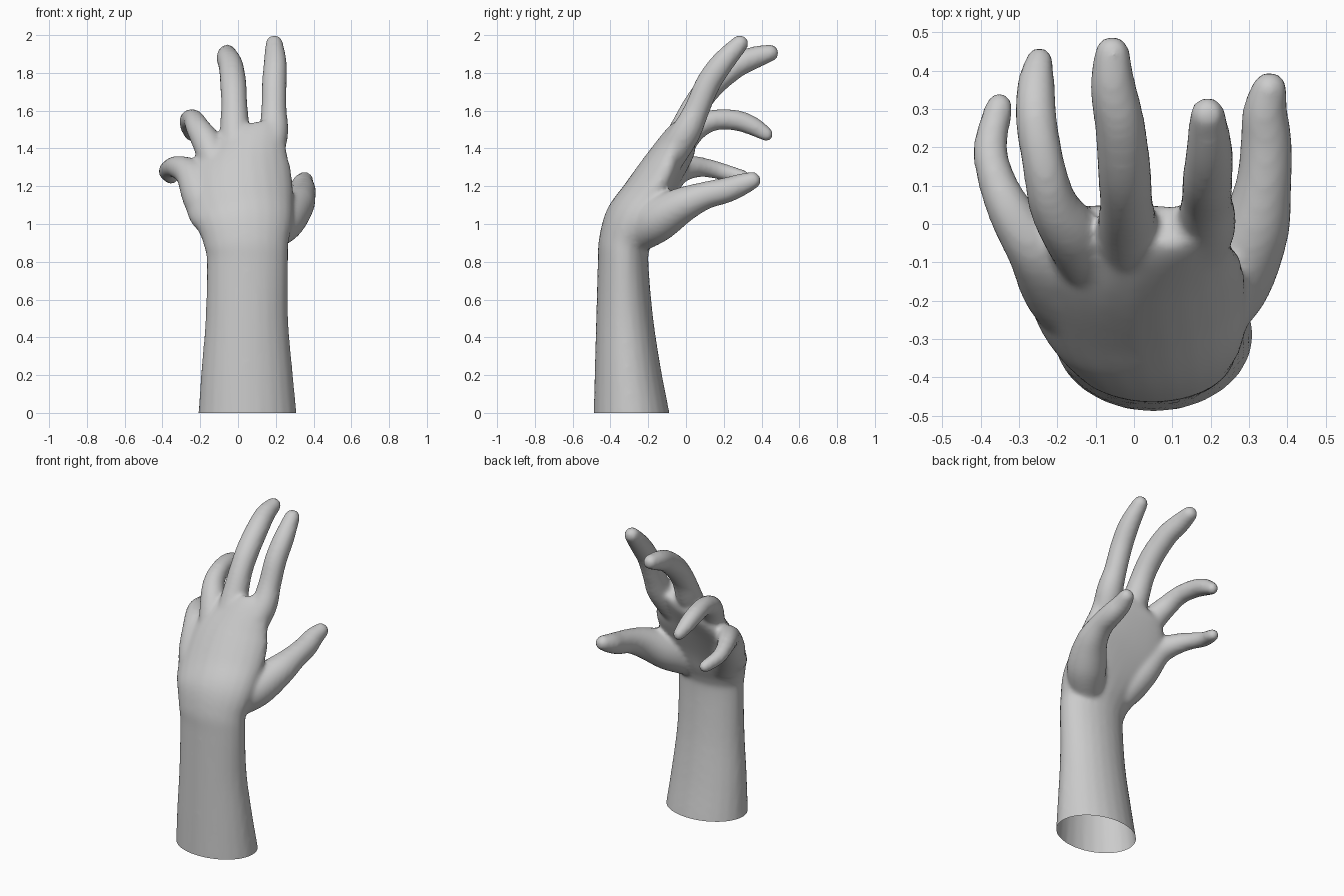
import bpy, bmesh, math
from mathutils import Vector

if "Cube" in bpy.data.objects:
    bpy.data.objects.remove(bpy.data.objects["Cube"])

SIDES, STEPS = 24, 5
bm = bmesh.new()


def spline(rows):
    """Catmull-Rom samples through rows of numbers."""
    out, n = [], len(rows)
    for i in range(n - 1):
        p0, p1, p2, p3 = (rows[min(max(j, 0), n - 1)] for j in (i - 1, i, i + 1, i + 2))
        for s in range(STEPS):
            t = s / STEPS
            out.append([0.5 * (2 * b + (c - a) * t + (2 * a - 5 * b + 4 * c - d) * t * t
                               + (3 * b - a - 3 * c + d) * t ** 3)
                        for a, b, c, d in zip(p0, p1, p2, p3)])
    return out + [list(rows[-1])]


def loft(rows, round_tip=False):
    """Closed tube; a row is x, y, z, half width, half depth, roll, arch."""
    rows = spline(rows)
    pts = [Vector(r[:3]) for r in rows]
    dirs = [(pts[min(i + 1, len(pts) - 1)] - pts[max(i - 1, 0)]).normalized()
            for i in range(len(pts))]
    if round_tip:
        p, d, r = pts[-1], dirs[-1], rows[-1]
        for k in (25, 50, 72):
            a = math.radians(k)
            pts.append(p + d * r[3] * math.sin(a))
            dirs.append(d)
            rows.append(r[:3] + [r[3] * math.cos(a), r[4] * math.cos(a), 0, 0])
    rings = []
    for p, d, (_, _, _, a, b, roll, arch) in zip(pts, dirs, rows):
        w = Vector((1, 0, 0))
        w = (w - d * w.dot(d)).normalized()
        t = d.cross(w)
        w = w + Vector((0, 0, roll))
        ring = []
        for k in range(SIDES):
            u = 2 * math.pi * k / SIDES
            c, s = math.cos(u), math.sin(u)
            ring.append(bm.verts.new(p + w * (a * c) + t * (b * s + arch * c * c)))
        rings.append(ring)
    for r0, r1 in zip(rings, rings[1:]):
        for k in range(SIDES):
            j = (k + 1) % SIDES
            bm.faces.new((r0[k], r0[j], r1[j], r1[k]))
    bm.faces.new(rings[0][::-1])
    bm.faces.new(rings[-1])


def digit(*rows):
    """Round tube with a domed tip; a row is x, y, z, radius."""
    loft([(x, y, z, r, r, 0, 0) for x, y, z, r in rows], True)


# forearm, wrist and palm
loft([(0.05, -0.285, -0.06, 0.265, 0.205, 0, 0),
      (0.05, -0.29, 0.0, 0.26, 0.20, 0, 0),
      (0.047, -0.308, 0.22, 0.242, 0.176, 0, 0),
      (0.047, -0.325, 0.5, 0.219, 0.151, 0, 0),
      (0.05, -0.333, 0.8, 0.216, 0.134, 0, 0),
      (0.045, -0.325, 0.9, 0.226, 0.138, 0, 0),
      (0.035, -0.285, 1.02, 0.26, 0.145, 0, 0.01),
      (0.01, -0.22, 1.14, 0.285, 0.127, 0.08, 0.04),
      (-0.005, -0.125, 1.30, 0.28, 0.108, 0.2, 0.05),
      (0.03, -0.03, 1.45, 0.225, 0.085, 0.33, 0.03),
      (0.035, 0.0, 1.495, 0.20, 0.06, 0.33, 0.02)])

# index finger
digit((0.13, -0.14, 1.27, 0.08), (0.185, -0.01, 1.47, 0.08), (0.19, 0.055, 1.6, 0.068),
      (0.192, 0.115, 1.74, 0.066), (0.197, 0.19, 1.85, 0.062), (0.192, 0.285, 1.955, 0.047))

# middle finger
digit((0.0, -0.16, 1.25, 0.08), (-0.015, -0.025, 1.47, 0.08), (-0.02, 0.055, 1.63, 0.07),
      (-0.025, 0.14, 1.74, 0.07), (-0.037, 0.26, 1.835, 0.066), (-0.055, 0.36, 1.88, 0.06),
      (-0.057, 0.445, 1.905, 0.047))

# ring finger
digit((-0.09, -0.14, 1.25, 0.08), (-0.16, -0.03, 1.42, 0.078), (-0.21, 0.05, 1.505, 0.065),
      (-0.235, 0.15, 1.55, 0.056), (-0.255, 0.27, 1.548, 0.055), (-0.256, 0.36, 1.515, 0.05),
      (-0.247, 0.425, 1.475, 0.038))

# little finger with outer palm edge
digit((-0.10, -0.27, 0.98, 0.10), (-0.19, -0.17, 1.13, 0.10), (-0.25, -0.075, 1.26, 0.08),
      (-0.315, 0.02, 1.30, 0.062), (-0.357, 0.11, 1.297, 0.05), (-0.375, 0.2, 1.275, 0.045),
      (-0.352, 0.305, 1.247, 0.038))

# thumb with its muscle mound
digit((0.14, -0.27, 0.94, 0.10), (0.235, -0.155, 1.02, 0.118), (0.31, -0.02, 1.10, 0.095),
      (0.338, 0.1, 1.15, 0.074), (0.345, 0.21, 1.178, 0.068), (0.342, 0.29, 1.207, 0.06),
      (0.353, 0.35, 1.23, 0.048))

bmesh.ops.recalc_face_normals(bm, faces=bm.faces)
mesh = bpy.data.meshes.new("hand_and_forearm")
bm.to_mesh(mesh)
bm.free()
hand = bpy.data.objects.new("hand_and_forearm", mesh)
bpy.context.collection.objects.link(hand)
bpy.context.view_layer.objects.active = hand
hand.select_set(True)

# fuse into one skin and soften the joins
remesh = hand.modifiers.new("fuse", 'REMESH')
remesh.mode = 'VOXEL'
remesh.voxel_size = 0.013
soften = hand.modifiers.new("soften", 'SMOOTH')
soften.factor = 0.5
soften.iterations = 10
for name in ("fuse", "soften"):
    bpy.ops.object.modifier_apply(modifier=name)

# cut the forearm open at the base
bm = bmesh.new()
bm.from_mesh(hand.data)
bmesh.ops.bisect_plane(bm, geom=bm.verts[:] + bm.edges[:] + bm.faces[:],
                       plane_co=(0, 0, 0), plane_no=(0, 0, 1), clear_inner=True)
bm.to_mesh(hand.data)
bm.free()
bpy.ops.object.shade_smooth()
